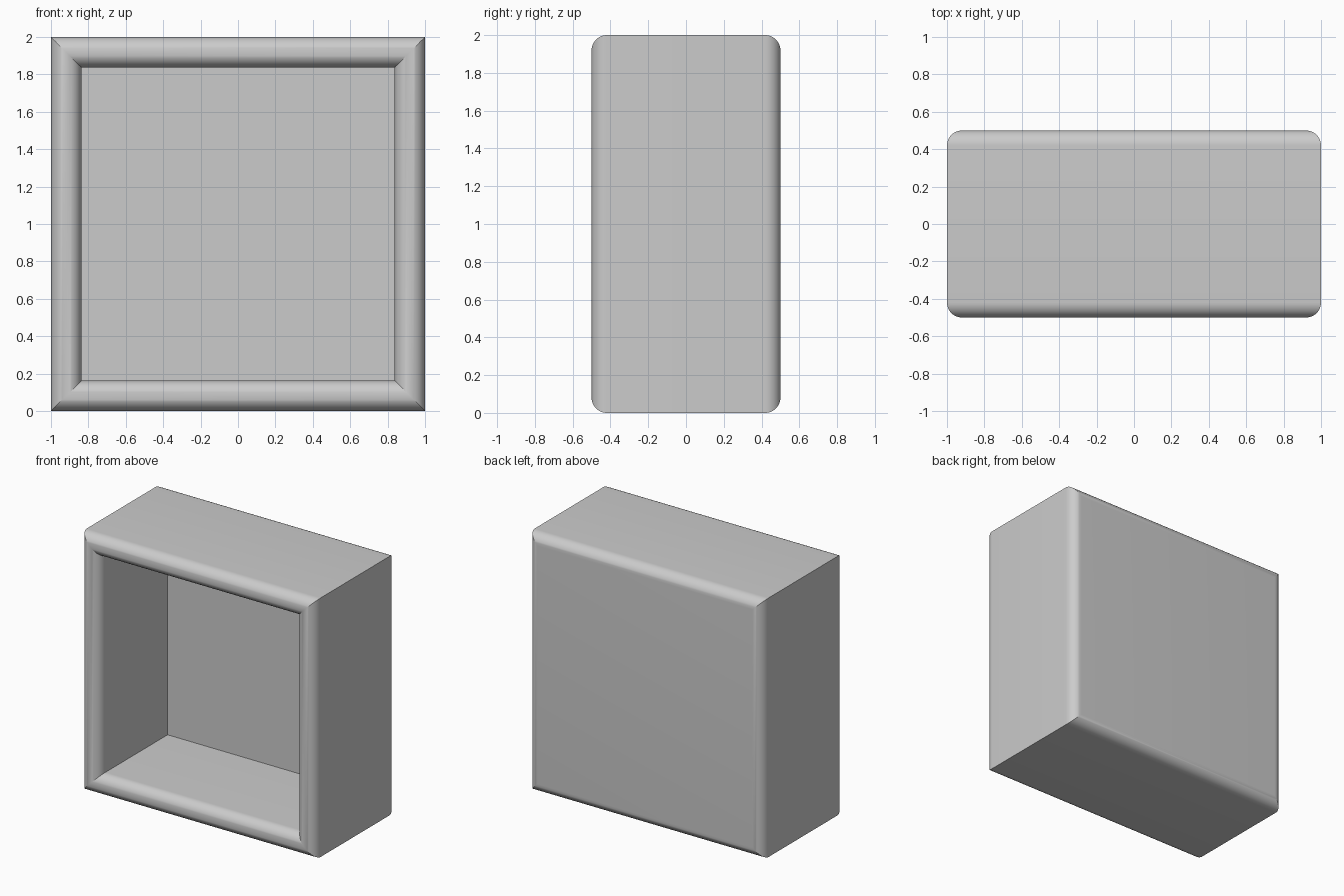
import bpy, bmesh
from math import sin, cos, pi

if "Cube" in bpy.data.objects:
    bpy.data.objects.remove(bpy.data.objects["Cube"])

T = 0.162      # wall thickness
R = T / 2      # edge rounding radius
N = 12         # segments per quarter round

# Wall cross-section as (inset from outside, y): inner back -> front lip -> outer back
profile = [(T, 0.5 - T)]
for i in range(2 * N + 1):
    a = pi * i / (2 * N)
    profile.append((R + R * cos(a), -0.5 + R - R * sin(a)))
for i in range(N + 1):
    a = pi / 2 * i / N
    profile.append((R - R * cos(a), 0.5 - R + R * sin(a)))

# Sweep the section around the square with mitred corners
bm = bmesh.new()


def square_ring(inset, y):
    h = 1 - inset
    return [bm.verts.new((sx * h, y, 1 + sz * h))
            for sx, sz in ((-1, -1), (1, -1), (1, 1), (-1, 1))]


rings = [square_ring(d, y) for d, y in profile]
for a, b in zip(rings, rings[1:]):
    for k in range(4):
        j = (k + 1) % 4
        bm.faces.new((a[k], a[j], b[j], b[k]))

# Inside and outside of the back panel
bm.faces.new(rings[0])
bm.faces.new(rings[-1])
bmesh.ops.recalc_face_normals(bm, faces=bm.faces)

mesh = bpy.data.meshes.new("open_box")
bm.to_mesh(mesh)
bm.free()
box = bpy.data.objects.new("open_box", mesh)
bpy.context.collection.objects.link(box)

# Smooth the rounded lips, keep the mitres sharp
bpy.context.view_layer.objects.active = box
box.select_set(True)
bpy.ops.object.shade_smooth_by_angle(angle=pi / 9)
